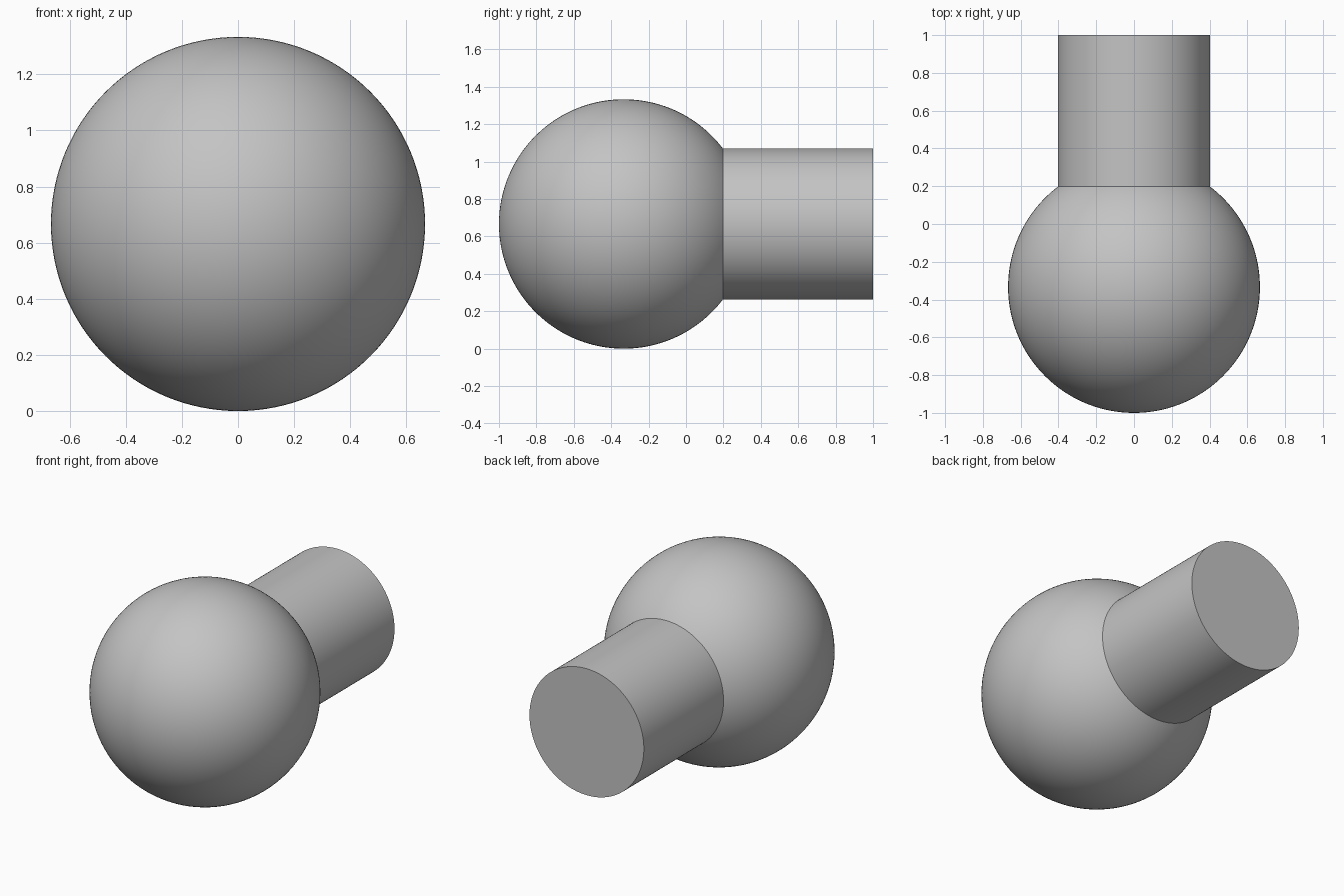
import bpy, bmesh
from math import sin, cos, asin, pi, radians
from mathutils import Matrix, Vector

cube = bpy.data.objects.get("Cube")
if cube:
    bpy.data.objects.remove(cube, do_unlink=True)

BALL_R = 2 / 3
STEM_R = 0.403
CENTRE_Y = BALL_R - 1
SIDES = 128

grey = bpy.data.materials.new("plain grey")
colour = (0.55, 0.55, 0.55, 1)
grey.diffuse_color = colour
grey.use_nodes = True
grey.node_tree.nodes["Principled BSDF"].inputs["Base Color"].default_value = colour


def lathe(name, profile):
    """Revolve (radius, y) points around the lengthwise axis of the model."""
    bm = bmesh.new()
    verts = [bm.verts.new((r, y, BALL_R)) for r, y in profile]
    edges = [bm.edges.new(pair) for pair in zip(verts, verts[1:])]
    bmesh.ops.spin(bm, geom=verts + edges, cent=(0, 0, BALL_R), axis=(0, 1, 0),
                   angle=2 * pi, steps=SIDES, use_merge=True)
    bmesh.ops.remove_doubles(bm, verts=bm.verts, dist=1e-5)
    # Point every face away from the inside of the part
    bm.normal_update()
    middle = Vector((0, (profile[0][1] + profile[-1][1]) / 2, BALL_R))
    flipped = [f for f in bm.faces if f.normal.dot(f.calc_center_median() - middle) < 0]
    bmesh.ops.reverse_faces(bm, faces=flipped)
    mesh = bpy.data.meshes.new(name)
    bm.to_mesh(mesh)
    bm.free()
    mesh.materials.append(grey)
    obj = bpy.data.objects.new(name, mesh)
    bpy.context.collection.objects.link(obj)
    bpy.ops.object.select_all(action="DESELECT")
    obj.select_set(True)
    bpy.context.view_layer.objects.active = obj
    bpy.ops.object.shade_smooth_by_angle(angle=radians(30))
    return obj


# Ball: an arc from the front pole to the rim where the stem begins
sweep = pi - asin(STEM_R / BALL_R)
rings = 64
arc = [(BALL_R * sin(sweep * i / rings), CENTRE_Y - BALL_R * cos(sweep * i / rings))
       for i in range(rings + 1)]
lathe("ball", arc)

# Stem: a straight wall from the rim of the ball, closed by a flat back end
lathe("stem", [arc[-1], (STEM_R, 1), (0, 1)])
